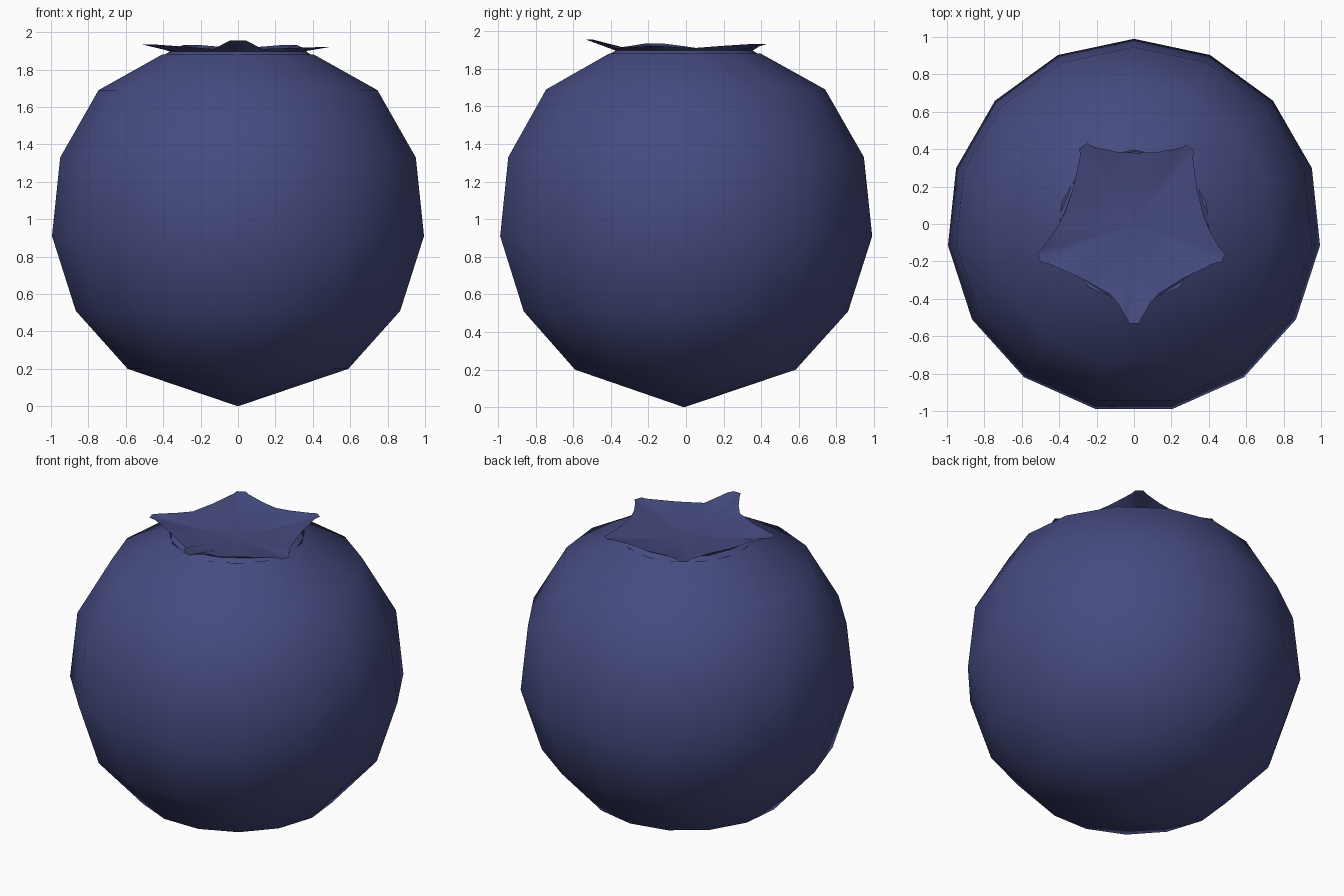
import bpy, bmesh, math
from mathutils import Vector

if "Cube" in bpy.data.objects:
    bpy.data.objects.remove(bpy.data.objects["Cube"])

skin = bpy.data.materials.new("berry blue")
skin.diffuse_color = (0.06, 0.07, 0.215, 1)
skin.use_nodes = True
skin.node_tree.nodes["Principled BSDF"].inputs["Base Color"].default_value = skin.diffuse_color
CY = -0.01


def bridge(bm, a, b):
    n = len(a)
    for i in range(n):
        j = (i + 1) % n
        bm.faces.new((a[i], a[j], b[j], b[i]))


def fan(bm, ring, tip, flip=False):
    n = len(ring)
    for i in range(n):
        f = (ring[i], ring[(i + 1) % n], tip)
        bm.faces.new(f[::-1] if flip else f)


def finish(bm, name):
    me = bpy.data.meshes.new(name)
    for f in bm.faces:
        f.smooth = True
    bm.to_mesh(me)
    bm.free()
    me.materials.append(skin)
    ob = bpy.data.objects.new(name, me)
    bpy.context.collection.objects.link(ob)
    return ob


# Round fruit body: 15 sided, open under the crown
profile = [(0.593, 0.2), (0.872, 0.51), (1.0, 0.91), (0.956, 1.33),
           (0.75, 1.69), (0.405, 1.882)]
bm = bmesh.new()
rings = []
for r, z in profile:
    angles = [math.radians(90 + 24 * k) for k in range(15)]
    rings.append([bm.verts.new((r * math.cos(a), CY + r * math.sin(a), z)) for a in angles])
for a, b in zip(rings, rings[1:]):
    bridge(bm, a, b)
fan(bm, rings[0], bm.verts.new((0, CY, 0)), True)
finish(bm, "berry_body")

# Star crown: five rounded tips with notches between, going anticlockwise
tips = [(0, -0.54, 1.955), (0.485, -0.185, 1.92), (0.305, 0.415, 1.932),
        (-0.275, 0.425, 1.932), (-0.515, -0.185, 1.935)]
notches = [(0.13, -0.375, 1.91), (0.375, 0.04, 1.91), (0.01, 0.38, 1.912),
           (-0.37, 0.06, 1.91), (-0.13, -0.375, 1.91)]
outline = []
for i, t in enumerate(tips):
    t = Vector(t)
    out = Vector((t.x, t.y, 0)).normalized()
    side = Vector((-out.y, out.x, 0))
    before, after = Vector(notches[i - 1]), Vector(notches[i])
    p, q = t - side * 0.045 - out * 0.045, t + side * 0.045 - out * 0.045
    outline += [before.lerp(p, 0.5) - out * 0.012, p, t - side * 0.025 - out * 0.008,
                t + side * 0.025 - out * 0.008, q, after.lerp(q, 0.5) - out * 0.012, after]

bm = bmesh.new()


def crown_ring(rule):
    return [bm.verts.new(rule(p, Vector((p.x, p.y - CY, 0)).normalized())) for p in outline]


# Neck rises from the body, flares to the rim, then dips to a shallow dish
neck = crown_ring(lambda p, d: Vector((0, CY, 1.876)) + d * 0.398)
waist = crown_ring(lambda p, d: Vector((0, CY, 1.897)) + d * 0.365)
rim = crown_ring(lambda p, d: p)
lip = crown_ring(lambda p, d: Vector((p.x * 0.72, p.y * 0.72, 1.897 + (p.z - 1.91) * 0.4)))
dish = crown_ring(lambda p, d: Vector((p.x * 0.36, p.y * 0.36, 1.882)))
for a, b in ((neck, waist), (waist, rim), (rim, lip), (lip, dish)):
    bridge(bm, a, b)
fan(bm, dish, bm.verts.new((0, CY, 1.876)))
crown = finish(bm, "star_crown")

# Keep the thin rim crisp
bpy.context.view_layer.objects.active = crown
crown.select_set(True)
bpy.ops.object.shade_smooth_by_angle(angle=math.radians(60))
